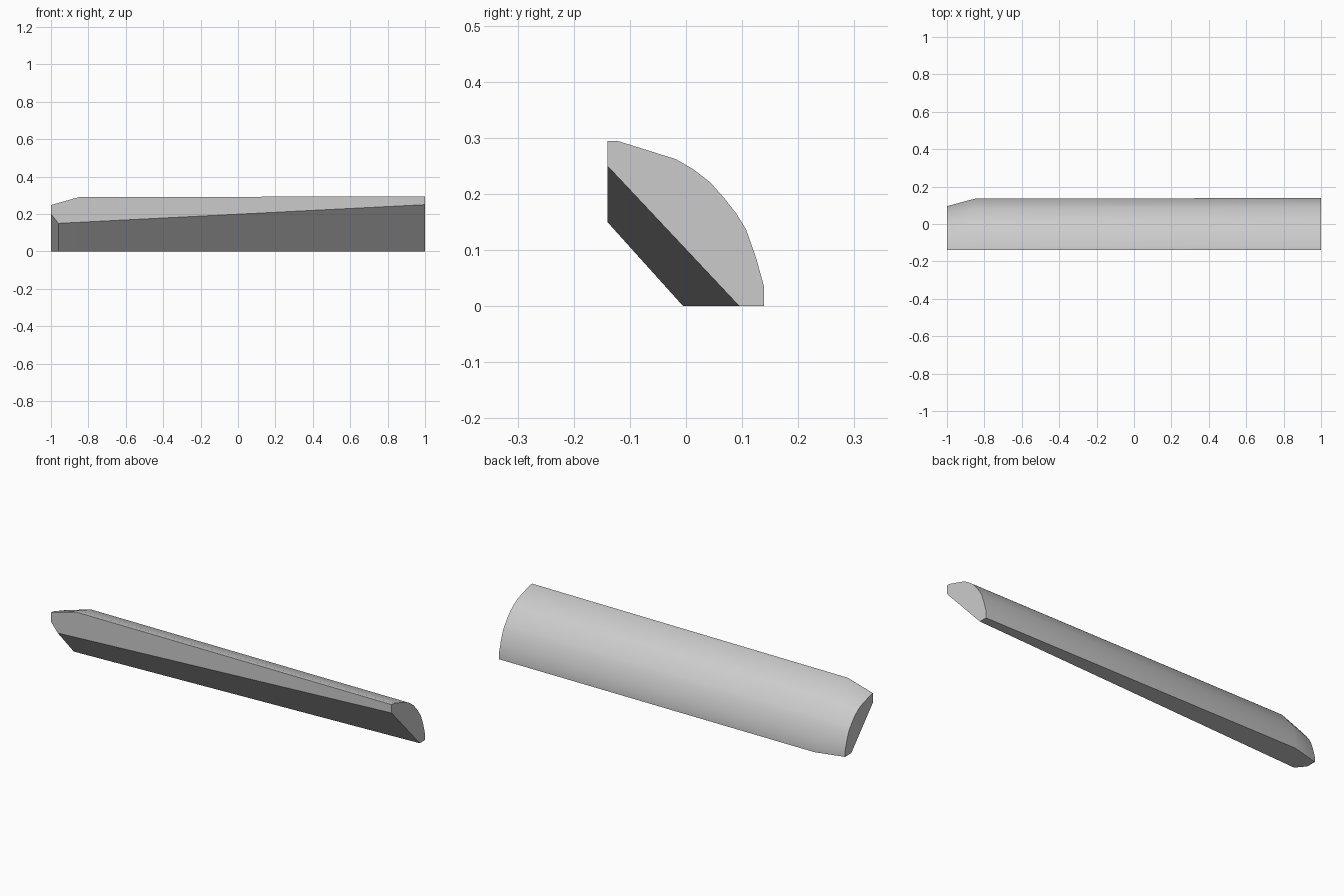
import bpy, bmesh, math

if "Cube" in bpy.data.objects:
    bpy.data.objects.remove(bpy.data.objects["Cube"])

# Outer arc of the cross-section: (distance from front edge, height)
ARC = [(0, .294), (.02, .294), (.122, .262), (.153, .244), (.183, .221), (.207, .194),
       (.229, .166), (.247, .137), (.265, .086), (.279, .035), (.279, 0)]
FRONT = -0.14


def lerp(a, b, t):
    return a + (b - a) * t


def section(x, scale, inner_y, inner_z):
    """Curved outside plus the slanted inner chord at one station."""
    pts = [(u * scale, v * scale) for u, v in ARC] + [(inner_y, 0), (0, inner_z)]
    return [(x, FRONT + u, v) for u, v in pts]


# Stations: square end, start of the rounded tip, inner chamfer, tip
t = (1 + .85) / 1.96
sections = [
    section(1, 1, .235, .25),
    section(-.85, .987, lerp(.235, .135, t), lerp(.25, .15, t)),
    section(-.96, .882, .135, .15),
    section(-1, .842, .183, .2),
]

# Loft the stations and cap both ends
bm = bmesh.new()
rings = [[bm.verts.new(p) for p in s] for s in sections]
n = len(rings[0])
for a, b in zip(rings, rings[1:]):
    for i in range(n):
        j = (i + 1) % n
        bm.faces.new((a[i], a[j], b[j], b[i]))
bm.faces.new(rings[0])
bm.faces.new(rings[-1][::-1])
bmesh.ops.recalc_face_normals(bm, faces=bm.faces)

mesh = bpy.data.meshes.new("curved_rail")
bm.to_mesh(mesh)
bm.free()
rail = bpy.data.objects.new("curved_rail", mesh)
bpy.context.collection.objects.link(rail)
bpy.context.view_layer.objects.active = rail
rail.select_set(True)
bpy.ops.object.shade_smooth_by_angle(angle=math.radians(30))
